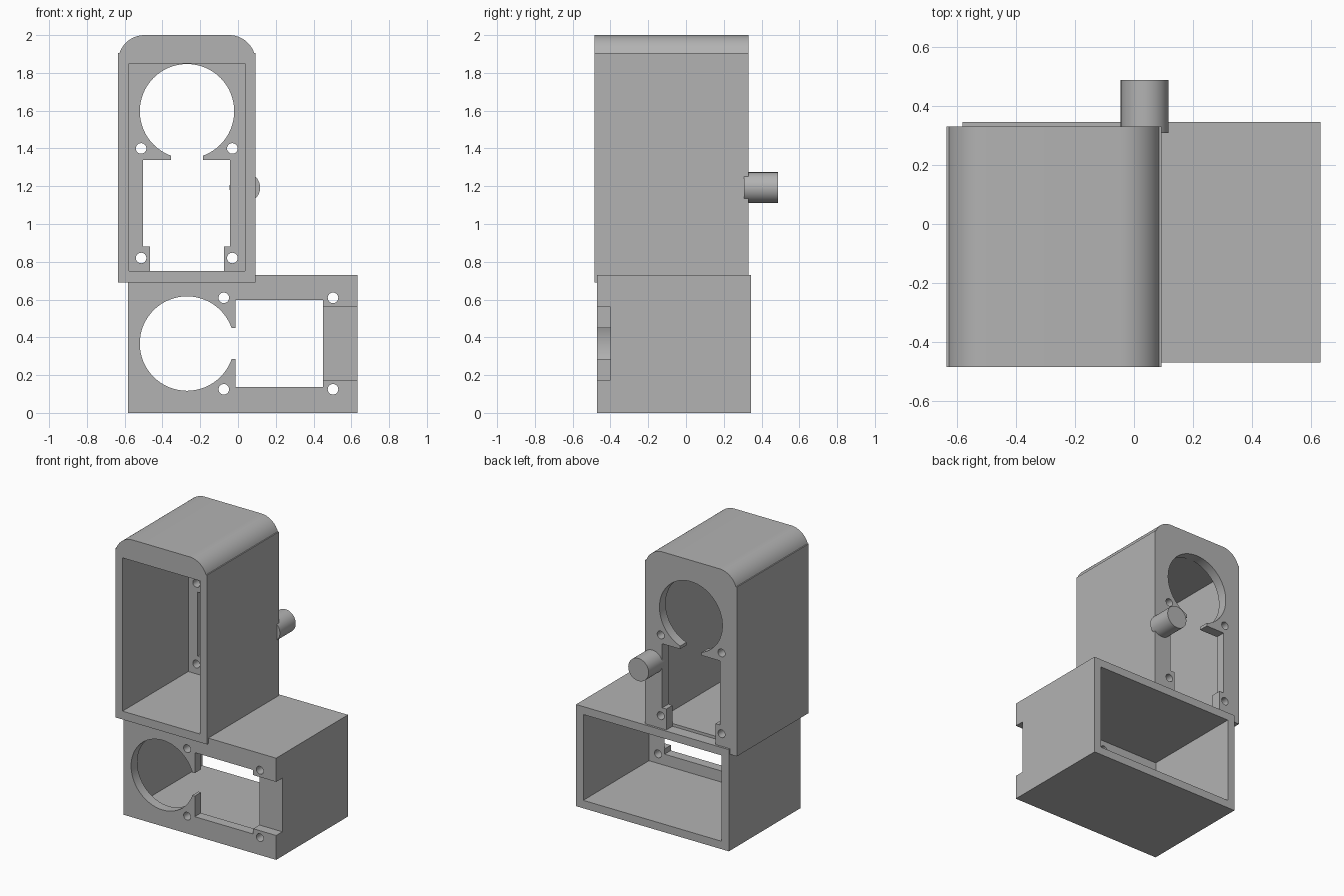
import bpy, bmesh
from math import sin, cos, pi, radians

cube = bpy.data.objects.get("Cube")
if cube:
    bpy.data.objects.remove(cube, do_unlink=True)

grey = bpy.data.materials.new("plain grey")
grey.use_nodes = True
grey.diffuse_color = (0.45, 0.45, 0.45, 1)
grey.node_tree.nodes["Principled BSDF"].inputs["Base Color"].default_value = (0.45, 0.45, 0.45, 1)


def arc(cx, cz, r, a0, a1, n):
    return [(cx + r * cos(radians(a0 + (a1 - a0) * i / n)),
             cz + r * sin(radians(a0 + (a1 - a0) * i / n))) for i in range(n + 1)]


def disc(cx, cz, r, n=64):
    return arc(cx, cz, r, 0, 360, n)[:-1]


def rect(x0, x1, z0, z1):
    return [(x0, z0), (x1, z0), (x1, z1), (x0, z1)]


def prism(name, outline, y0, y1):
    """Extrude an outline in x and z from y0 to y1."""
    bm = bmesh.new()
    face = bm.faces.new([bm.verts.new((x, y0, z)) for x, z in outline])
    ext = bmesh.ops.extrude_face_region(bm, geom=[face])
    moved = [v for v in ext["geom"] if isinstance(v, bmesh.types.BMVert)]
    bmesh.ops.translate(bm, verts=moved, vec=(0, y1 - y0, 0))
    bmesh.ops.recalc_face_normals(bm, faces=bm.faces)
    mesh = bpy.data.meshes.new(name)
    bm.to_mesh(mesh)
    bm.free()
    mesh.materials.append(grey)
    obj = bpy.data.objects.new(name, mesh)
    bpy.context.collection.objects.link(obj)
    return obj


def cut(body, cutters):
    """Subtract each cutter, keep the result and drop the cutters."""
    for c in cutters:
        c.hide_render = True
        mod = body.modifiers.new("cut", "BOOLEAN")
        mod.operation, mod.solver, mod.object = "DIFFERENCE", "EXACT", c
    graph = bpy.context.evaluated_depsgraph_get()
    mesh = bpy.data.meshes.new_from_object(body.evaluated_get(graph))
    body.modifiers.clear()
    body.data = mesh
    for c in cutters:
        bpy.data.objects.remove(c, do_unlink=True)


def smooth(obj):
    bpy.ops.object.select_all(action="DESELECT")
    obj.select_set(True)
    bpy.context.view_layer.objects.active = obj
    bpy.ops.object.shade_smooth_by_angle(angle=radians(30))


# Upright housing: rounded top, open front, plate at the back
x0, x1, r = -0.635, 0.093, 0.14
outline = [(x0, 0.69), (x1, 0.69), (x1, 1.905)]
outline += arc(x1 - r, 2 - r, r, 19, 90, 14) + arc(x0 + r, 2 - r, r, 90, 161, 14)
outline.append((x0, 1.905))
upper = prism("upright_housing", outline, -0.485, 0.33)
cutters = [
    prism("cavity_cut", rect(-0.577, 0.036, 0.75, 1.85), -0.6, 0.26),
    prism("round_cut", disc(-0.27, 1.597, 0.25), 0.2, 0.4),
    prism("neck_cut", rect(-0.355, -0.185, 1.3, 1.45), 0.2, 0.4),
    prism("window_cut", rect(-0.502, -0.042, 0.88, 1.34), 0.2, 0.4),
    prism("notch_cut", rect(-0.465, -0.075, 0.6, 0.95), 0.26, 0.4),
]
cutters += [prism("screw_cut", disc(x, z, 0.028, 24), 0.2, 0.4)
            for x in (-0.513, -0.03) for z in (0.82, 1.40)]
cut(upper, cutters)
smooth(upper)

# Lying housing: open back, plate at the front
lower = prism("lying_housing", rect(-0.582, 0.632, 0, 0.73), -0.47, 0.345)
cutters = [
    prism("cavity_cut", rect(-0.525, 0.574, 0.057, 0.673), -0.40, 0.5),
    prism("round_cut", disc(-0.27, 0.367, 0.25), -0.6, -0.3),
    prism("neck_cut", rect(-0.15, 0.05, 0.285, 0.45), -0.6, -0.3),
    prism("window_cut", rect(-0.014, 0.45, 0.137, 0.597), -0.6, -0.3),
    prism("notch_cut", rect(0.4, 0.8, 0.175, 0.56), -0.6, -0.40),
]
cutters += [prism("screw_cut", disc(x, z, 0.028, 24), -0.6, -0.3)
            for x in (-0.075, 0.503) for z in (0.125, 0.609)]
cut(lower, cutters)
smooth(lower)

# Round peg on the back edge of the upright housing
smooth(prism("back_peg", disc(0.036, 1.193, 0.081), 0.308, 0.488))
